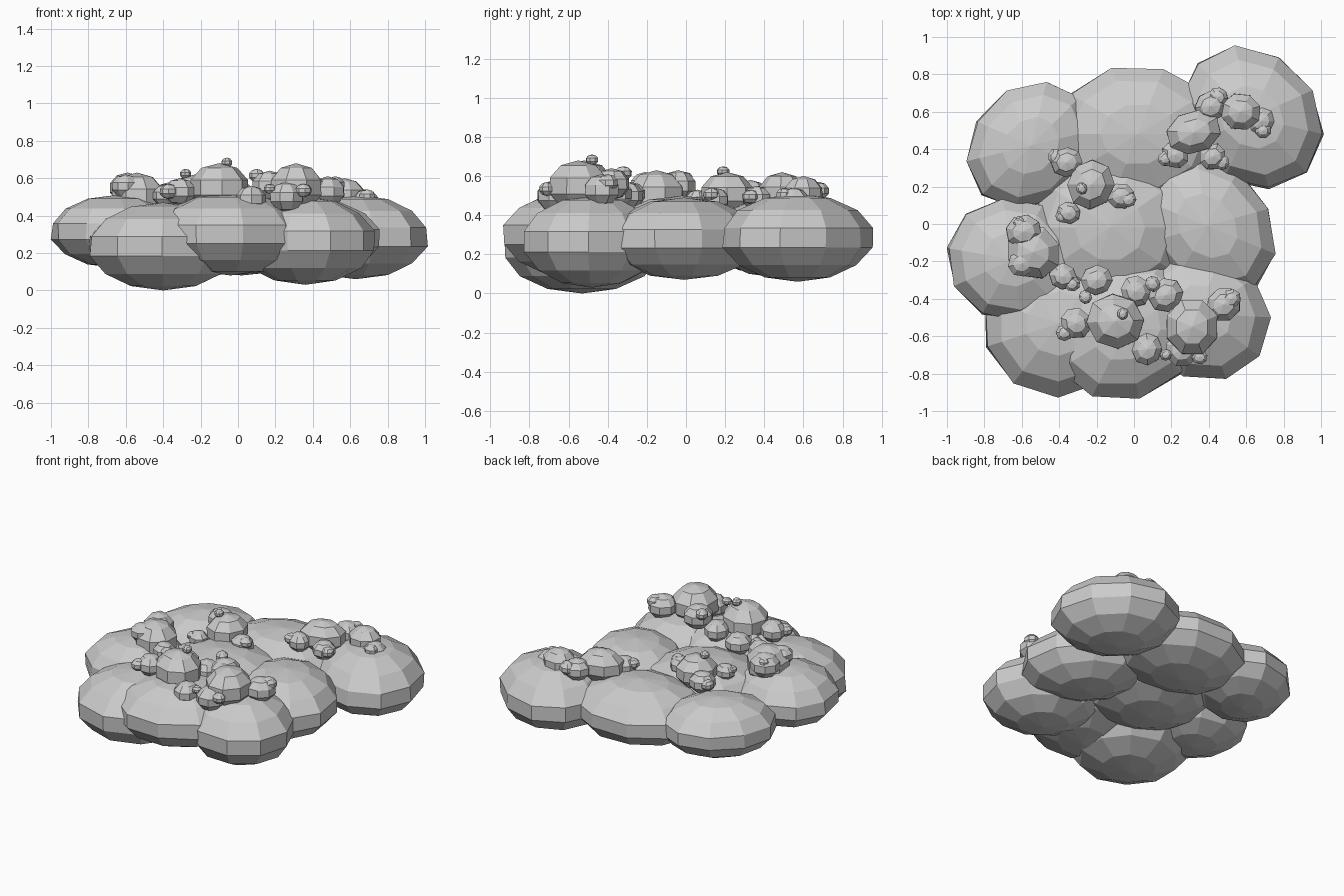
import bpy
import bmesh
import math
import random
from mathutils import Matrix

random.seed(4)
default_cube = bpy.data.objects.get("Cube")
if default_cube:
    bpy.data.objects.remove(default_cube, do_unlink=True)

stone = bpy.data.materials.new("stone_grey")
stone.use_nodes = True
grey = (0.6, 0.6, 0.6, 1)
stone.diffuse_color = grey
stone.node_tree.nodes["Principled BSDF"].inputs["Base Color"].default_value = grey


def add_rock(name, centre, radii, z_range, yaw, segments, rings):
    """Faceted, slightly uneven ellipsoid turned about the vertical."""
    low, high = z_range
    bm = bmesh.new()
    # half-step turn puts a corner at each end of the long axis
    bmesh.ops.create_uvsphere(bm, u_segments=segments, v_segments=rings, radius=1,
                              matrix=Matrix.Rotation(math.pi / segments, 4, 'Z'))
    # widen so the middle band reaches the full radius
    widen = 1 / math.cos(math.pi / rings / 2)
    for vert in bm.verts:
        swell = widen * random.uniform(0.98, 1.02)
        vert.co.x *= swell * radii[0]
        vert.co.y *= swell * radii[1]
        vert.co.z *= (high - low) / 2
    place = Matrix.Translation((*centre, (low + high) / 2))
    bm.transform(place @ Matrix.Rotation(math.radians(yaw), 4, 'Z'))
    mesh = bpy.data.meshes.new(name)
    bm.to_mesh(mesh)
    bm.free()
    mesh.materials.append(stone)
    rock = bpy.data.objects.new(name, mesh)
    bpy.context.scene.collection.objects.link(rock)


def add_pebbles(cluster, pebbles):
    """Small rounded stones given as x, y, radius and top height."""
    for number, (x, y, radius, top) in enumerate(pebbles, start=1):
        add_rock(f"{cluster}_pebble_{number}", (x, y), (radius * 1.08, radius),
                 (top - radius * 1.8, top), random.uniform(0, 180), 8, 5)


# Large overlapping boulders forming the base: centre, radii, heights, yaw
boulders = {
    "front_right_boulder": ((-.4, -.53), (.41, .39), (0, .47), 18),
    "front_middle_boulder": ((-.04, -.56), (.43, .37), (.08, .52), 31),
    "front_left_boulder": ((.36, -.48), (.38, .34), (.03, .5), -36),
    "left_boulder": ((.39, -.01), (.42, .33), (.07, .49), -52),
    "centre_boulder": ((-.13, -.02), (.42, .4), (.08, .5), 0),
    "right_boulder": ((-.65, -.19), (.35, .33), (.12, .51), -10),
    "back_right_boulder": ((-.55, .42), (.37, .31), (.1, .49), 45),
    "back_middle_boulder": ((.02, .48), (.45, .37), (.08, .49), 0),
    "back_left_boulder": ((.63, .57), (.41, .35), (.06, .51), -45),
}
for name, shape in boulders.items():
    add_rock(name, *shape, 10, 7)

# Pebble cluster towards the back left
add_rock("back_left_main_pebble", (.32, .49), (.15, .115), (.4, .62), 15, 8, 5)
add_pebbles("back_left", [
    (.57, .6, .1, .6), (.41, .63, .08, .58), (.45, .68, .05, .57),
    (.68, .55, .07, .54), (.69, .5, .04, .54), (.22, .37, .07, .55),
    (.17, .35, .04, .54), (.42, .36, .07, .55), (.47, .33, .04, .53),
])

# Pebble cluster behind the centre
add_pebbles("centre", [
    (-.23, .21, .125, .62), (-.28, .19, .03, .65), (-.36, .33, .08, .58),
    (-.42, .36, .04, .55), (-.07, .15, .07, .54), (-.03, .13, .04, .54),
    (-.35, .06, .06, .53), (-.39, .04, .03, .52),
])

# Pebble cluster on the right
add_pebbles("right", [
    (-.54, -.15, .14, .63), (-.59, -.04, .09, .63), (-.61, 0, .035, .62),
    (-.6, -.21, .07, .62), (-.38, -.28, .07, .57), (-.33, -.32, .04, .56),
    (-.2, -.3, .08, .57), (-.26, -.39, .035, .54),
])

# Pebble cluster along the front
add_pebbles("front", [
    (-.1, -.52, .145, .68), (-.06, -.48, .03, .71), (.31, -.55, .145, .68),
    (-.31, -.53, .08, .6), (-.37, -.58, .045, .57), (.01, -.36, .08, .58),
    (.17, -.38, .09, .64), (.1, -.32, .04, .65), (.48, -.43, .09, .61),
    (.52, -.4, .05, .61), (.07, -.67, .08, .56), (.26, -.67, .09, .58),
    (.35, -.71, .04, .57), (.17, -.7, .03, .57),
])
